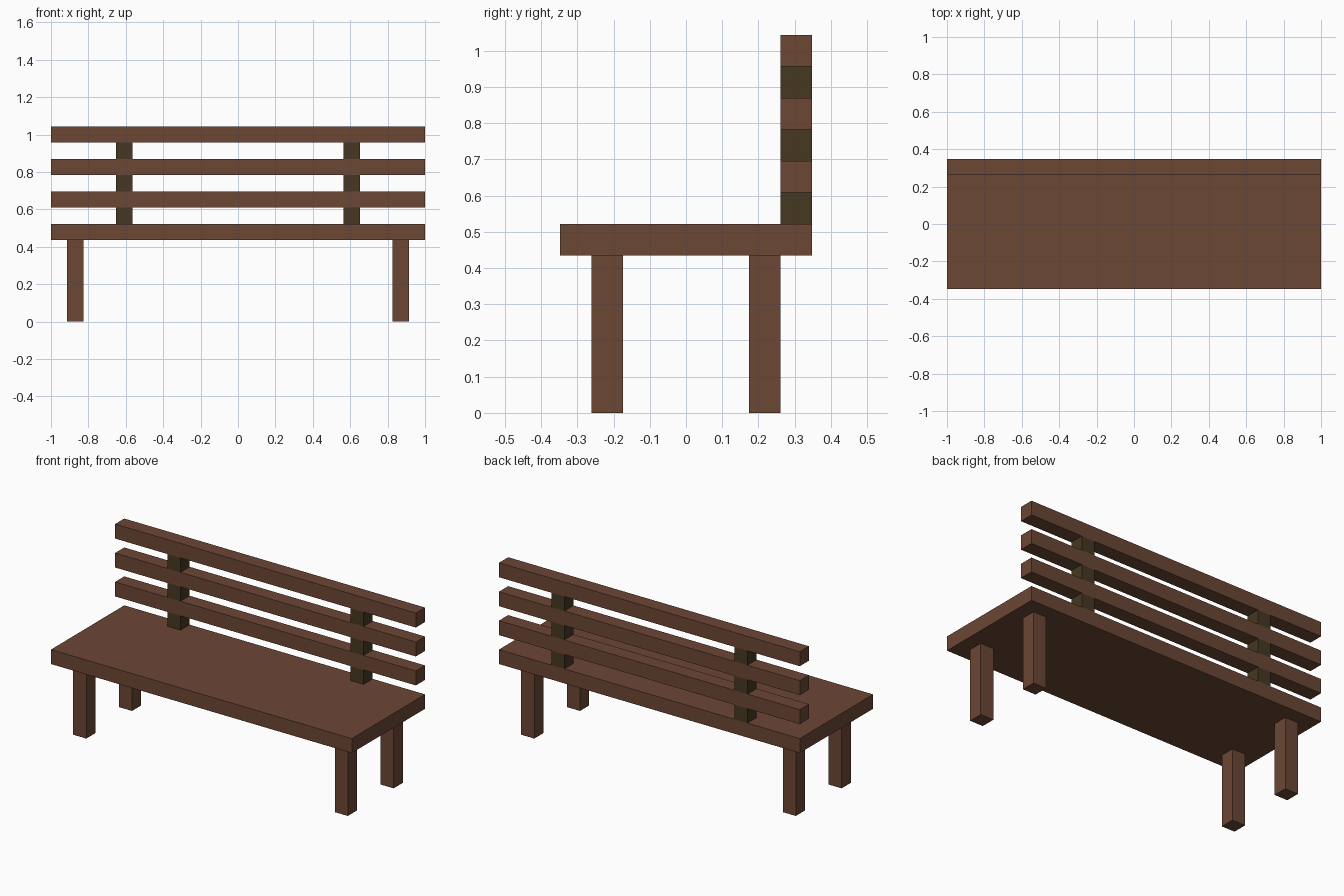
import bpy

cube = bpy.data.objects.get("Cube")
if cube:
    bpy.data.objects.remove(cube, do_unlink=True)

U = 2 / 23  # plank thickness, the module of the whole bench


def material(name, rgb):
    mat = bpy.data.materials.new(name)
    mat.use_nodes = True
    mat.diffuse_color = (*rgb, 1)
    bsdf = next(n for n in mat.node_tree.nodes if n.type == 'BSDF_PRINCIPLED')
    bsdf.inputs["Base Color"].default_value = (*rgb, 1)
    bsdf.inputs["Roughness"].default_value = 0.9
    return mat


wood = material("brown wood", (0.150, 0.063, 0.036))
dark = material("dark olive wood", (0.061, 0.040, 0.016))


def box(name, centre, size, mat):
    """Box given by centre and size in plank modules."""
    bpy.ops.mesh.primitive_cube_add(size=1, location=[c * U for c in centre])
    obj = bpy.context.object
    obj.name = name
    obj.scale = [s * U for s in size]
    bpy.ops.object.transform_apply(location=False, rotation=False, scale=True)
    obj.data.materials.append(mat)
    return obj


# Seat
box("seat", (0, 0, 5.5), (23, 8, 1), wood)

# Four legs
for side, sx in (("left", 1), ("right", -1)):
    for end, sy in (("front", -1), ("back", 1)):
        box(f"{end}_{side}_leg", (sx * 10, sy * 2.5, 2.5), (1, 1, 5), wood)

# Backrest: slats separated by pairs of spacer blocks
for i, level in enumerate(("lower", "middle", "upper")):
    z = 6.5 + 2 * i
    box(f"{level}_back_slat", (0, 3.5, z + 1), (23, 1, 1), wood)
    for side, sx in (("left", 1), ("right", -1)):
        box(f"{level}_{side}_back_spacer", (sx * 7, 3.5, z), (1, 1, 1), dark)
